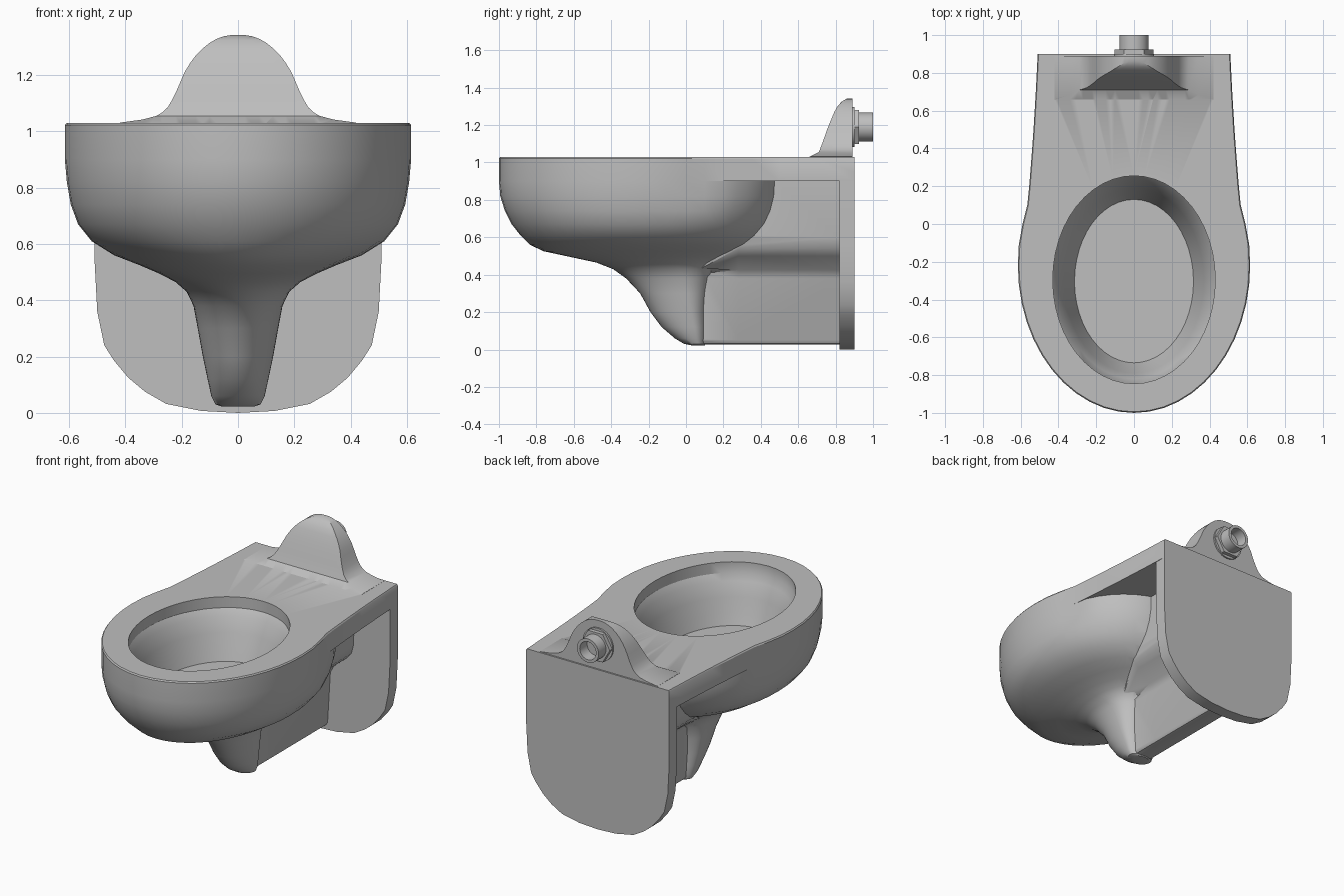
import bpy, bmesh, math

if "Cube" in bpy.data.objects:
    bpy.data.objects.remove(bpy.data.objects["Cube"])

grey = bpy.data.materials.new("grey ceramic")
grey.diffuse_color = (0.52, 0.52, 0.52, 1)
grey.use_nodes = True
grey.node_tree.nodes["Principled BSDF"].inputs["Base Color"].default_value = grey.diffuse_color
Q = 12            # segments per quarter ring
N = 4 * Q


def smooth(ob, angle):
    bpy.ops.object.select_all(action='DESELECT')
    ob.select_set(True)
    bpy.context.view_layer.objects.active = ob
    bpy.ops.object.shade_smooth_by_angle(angle=math.radians(angle))


def loft(name, rings, angle=35):
    """Skin a list of equal-length closed rings and cap both ends."""
    bm = bmesh.new()
    vs = [[bm.verts.new(p) for p in r] for r in rings]
    n = len(rings[0])
    for a, b in zip(vs, vs[1:]):
        for i in range(n):
            j = (i + 1) % n
            bm.faces.new((a[i], a[j], b[j], b[i]))
    bm.faces.new(vs[0])
    bm.faces.new(vs[-1])
    bmesh.ops.remove_doubles(bm, verts=bm.verts, dist=0.0005)
    bmesh.ops.recalc_face_normals(bm, faces=bm.faces)
    me = bpy.data.meshes.new(name)
    bm.to_mesh(me)
    bm.free()
    me.materials.append(grey)
    ob = bpy.data.objects.new(name, me)
    bpy.context.collection.objects.link(ob)
    smooth(ob, angle)
    return ob


def lerp(table, x):
    for (a, fa), (b, fb) in zip(table, table[1:]):
        if x <= b:
            return fa + (fb - fa) * (x - a) / (b - a)
    return table[-1][1]


def egg(z, hw, front, mid, back, p=2.0):
    """Ring of a front half ellipse and a back half superellipse meeting at y = mid."""
    ring = []
    for i in range(N):
        t = 2 * math.pi * i / N
        c, s = math.cos(t), math.sin(t)
        if s > 0:
            c = math.copysign(abs(c) ** (2 / p), c)
            s = s ** (2 / p)
        ring.append((hw * c, mid + s * ((back - mid) if s > 0 else (mid - front)), z))
    return ring


# right-hand side of the deck outline, widest point round to the back middle
SIDE = [(.615, -.22), (.61, -.11), (.59, 0), (.565, .1), (.555, .2), (.543, .35), (.532, .5),
        (.52, .7), (.51, .9), (.39, .9), (.26, .9), (.13, .9), (0, .9)]


def deck(z, grow=0.0, count=Q + 1, ring=None):
    """Deck outline; with a given ring only its first points follow the deck."""
    ring = ring or egg(z, .615 + grow, -1 - grow, -.22, .9)
    for i, (x, y) in enumerate(SIDE[:count]):
        k = 1 + grow / .615
        ring[i] = (x * k, y, z)
        ring[2 * Q - i] = (-x * k, y, z)
    return ring


# bowl, rim and deck in one skin: basin floor, up the basin, over the rim, down the outside
body = [
    egg(.67, .315, -.735, -.305, .13),
    egg(.74, .34, -.762, -.30, .155),
    egg(.83, .37, -.79, -.297, .19),
    egg(.92, .402, -.82, -.295, .225),
    egg(.96, .43, -.845, -.295, .255),
    egg(1.03, .43, -.845, -.295, .255),
    deck(1.03, -.006), deck(1.022), deck(.9),
    deck(.9, 0, 4, egg(.9, .615, -1, -.22, .51, 2.5)),
    deck(.82, -.007, 4, egg(.82, .608, -.993, -.22, .505, 2.5)),
]
OUTER = [  # z, half width, front, widest, back, squareness
    (.74, .594, -.968, -.22, .49, 2.4),
    (.67, .568, -.932, -.22, .46, 2.35), (.61, .52, -.885, -.21, .42, 2.3), (.56, .44, -.835, -.2, .375, 2.2),
    (.525, .35, -.76, -.18, .33, 2.1), (.495, .28, -.62, -.14, .28), (.465, .222, -.48, -.1, .22),
    (.43, .182, -.39, -.06, .17), (.38, .158, -.32, -.03, .14), (.3, .143, -.245, 0, .12),
    (.2, .125, -.19, .02, .11), (.12, .108, -.13, .04, .11), (.06, .095, -.06, .05, .11),
    (.03, .08, -.01, .06, .105), (.022, .055, .03, .065, .1)]
body += [egg(*o) for o in OUTER]
pan = loft("bowl_and_deck", body)

# waste duct running from under the bowl back to the wall plate, rising behind the basin
half = [(.035, .028), (.055, .033), (.065, .05), (.085, .38), (.11, .425), (.2, .5), (.235, .54),
        (.25, .6), (.26, .93)]
prof = half + [(-x, z) for x, z in reversed(half)]


def duct(y, k):
    return [(x if z < .42 else x * (.5 + .5 * k), y, min(z, .4) + max(0, z - .4) * k) for x, z in prof]


parts = [loft("waste_duct", [duct(.07, .2), duct(.28, 1), duct(.85, 1)])]

# wall plate with rounded lower corners
half = [(.51, .95), (.51, .55), (.5, .36), (.475, .24), (.44, .185), (.39, .125), (.33, .075),
        (.255, .032), (.13, .007), (0, 0)]
prof_plate = half + [(-x, z) for x, z in reversed(half[:-1])]
parts.append(loft("wall_plate", [[(x, y, z) for x, z in prof_plate] for y in (.82, .9)]))

# bell-shaped inlet hump on the back of the deck
BELL = [(0, 1.343), (.025, 1.342), (.05, 1.338), (.075, 1.329), (.1, 1.315), (.125, 1.295), (.15, 1.27),
        (.17, 1.243), (.19, 1.21), (.205, 1.175), (.22, 1.14), (.235, 1.11), (.25, 1.085),
        (.27, 1.067), (.29, 1.055), (.34, 1.042), (.42, 1.031)]
FRONT = [(1.02, .64), (1.055, .71), (1.08, .72), (1.12, .735), (1.17, .752), (1.22, .772), (1.27, .793),
         (1.3, .81), (1.325, .832), (1.345, .865)]
columns = []
for x, top in [(-x, z) for x, z in reversed(BELL[1:])] + BELL:
    heights = [min(z, top) for z, _ in FRONT]
    col = [(x, lerp(FRONT, z), z) for z in heights]
    columns.append(col + [(x, .89, top), (x, .89, 1.02)])
parts.append(loft("inlet_hump", columns, 40))

# fuse the ceramic parts into one casting
for part in parts:
    mod = pan.modifiers.new("fuse", 'BOOLEAN')
    mod.operation = 'UNION'
    mod.solver = 'EXACT'
    mod.object = part
    bpy.context.view_layer.objects.active = pan
    bpy.ops.object.modifier_apply(modifier=mod.name)
    bpy.data.objects.remove(part)
pan.name = "ceramic_pan"
smooth(pan, 33)


def turned(name, prof, sides):
    """Turn a (y, radius) profile around the inlet axis."""
    loft(name, [[(r * math.cos(2 * math.pi * i / sides), y, 1.19 + r * math.sin(2 * math.pi * i / sides))
                 for i in range(sides)] for y, r in prof], 30)


# inlet fitting: washer, hexagonal nut and open pipe
turned("inlet_washer", [(.885, .107), (.9, .107), (.9, .06)], 32)
turned("inlet_nut", [(.895, .104), (.925, .104), (.925, .06)], 6)
turned("inlet_pipe", [(.89, .077), (1.0, .077), (1.0, .058), (.92, .058)], 32)
